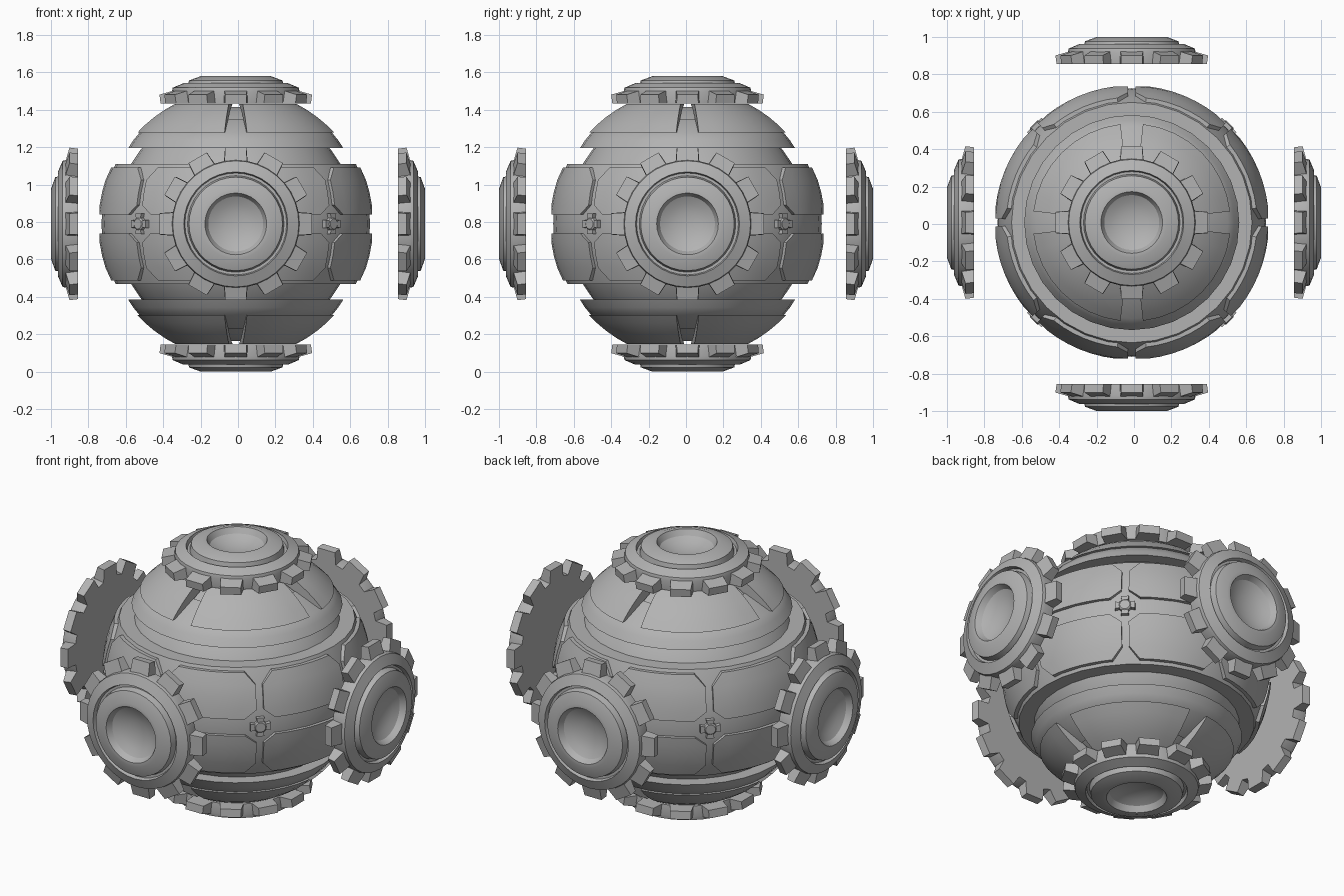
import bpy, bmesh, math
from mathutils import Vector, Matrix

if "Cube" in bpy.data.objects:
    bpy.data.objects.remove(bpy.data.objects["Cube"])

CENTRE = Vector((-0.012, 0.008, 0.79))
grey = bpy.data.materials.new("grey metal")
grey.diffuse_color = (0.45, 0.45, 0.45, 1)
grey.use_nodes = True
grey.node_tree.nodes["Principled BSDF"].inputs["Base Color"].default_value = grey.diffuse_color


def finish(bm, name, matrix):
    bmesh.ops.remove_doubles(bm, verts=bm.verts, dist=1e-5)
    bmesh.ops.transform(bm, matrix=matrix, verts=bm.verts)
    bmesh.ops.recalc_face_normals(bm, faces=bm.faces)
    me = bpy.data.meshes.new(name)
    bm.to_mesh(me)
    bm.free()
    me.materials.append(grey)
    ob = bpy.data.objects.new(name, me)
    bpy.context.collection.objects.link(ob)
    bpy.ops.object.select_all(action='DESELECT')
    ob.select_set(True)
    bpy.context.view_layer.objects.active = ob
    bpy.ops.object.shade_smooth_by_angle(angle=math.radians(28))
    return ob


def revolve(bm, profile, seg=32, loop=True):
    """Spin (radius, height) points around z."""
    rings = []
    for i in range(seg):
        a = 2 * math.pi * i / seg
        rings.append([bm.verts.new((r * math.cos(a), r * math.sin(a), z)) for r, z in profile])
    n = len(profile)
    for i in range(seg):
        p, q = rings[i], rings[(i + 1) % seg]
        for j in range(n if loop else n - 1):
            k = (j + 1) % n
            if profile[j][0] == 0 and profile[k][0] == 0:
                continue
            if profile[j][0] == 0:
                bm.faces.new((p[j], q[k], p[k]))
            elif profile[k][0] == 0:
                bm.faces.new((p[j], q[j], p[k]))
            else:
                bm.faces.new((p[j], q[j], q[k], p[k]))


def plate(bm, rows, r_in, r_out, cols=6):
    """Thick patch on a sphere; rows are (height, start degrees, end degrees)."""
    def grid(rad):
        out = []
        for z, a0, a1 in rows:
            h = math.sqrt(max(rad * rad - z * z, 0))
            angs = [math.radians(a0 + (a1 - a0) * c / cols) for c in range(cols + 1)]
            out.append([bm.verts.new((h * math.cos(a), h * math.sin(a), z)) for a in angs])
        return out
    o, i = grid(r_out), grid(r_in)
    m = len(rows) - 1
    for g in (o, i):
        for r in range(m):
            for c in range(cols):
                bm.faces.new((g[r][c], g[r][c + 1], g[r + 1][c + 1], g[r + 1][c]))
    for r in range(m):
        for c in (0, cols):
            bm.faces.new((o[r][c], o[r + 1][c], i[r + 1][c], i[r][c]))
    for c in range(cols):
        for r in (0, m):
            bm.faces.new((o[r][c], o[r][c + 1], i[r][c + 1], i[r][c]))


def prism(bm, lower, upper):
    """Solid between two matching outlines."""
    a = [bm.verts.new(p) for p in lower]
    b = [bm.verts.new(p) for p in upper]
    bm.faces.new(a)
    bm.faces.new(b)
    for k in range(len(a)):
        j = (k + 1) % len(a)
        bm.faces.new((a[k], a[j], b[j], b[k]))


body = Matrix.Translation(CENTRE)

# inner core ball
bm = bmesh.new()
lim = math.asin(0.625 / 0.645)
arc = [(0.645 * math.cos(t), 0.645 * math.sin(t))
       for t in [-lim + 2 * lim * k / 20 for k in range(21)]]
revolve(bm, [(0, -0.625)] + arc + [(0, 0.625)], loop=False)
finish(bm, "core", body)

# equator band
bm = bmesh.new()
lim = math.asin(0.32 / 0.718)
arc = [(0.718 * math.cos(t), 0.718 * math.sin(t))
       for t in [-lim + 2 * lim * k / 8 for k in range(9)]]
revolve(bm, arc + [(0.54, 0.32), (0.54, -0.32)])
finish(bm, "equator_band", body)

# eight pairs of chamfered band panels
bm = bmesh.new()
for k in range(8):
    a0, a1 = 45 * k + 1.6, 45 * k + 43.4
    for s in (1, -1):
        rows = [(s * z, a0 + c, a1 - c) for z, c in
                ((0.05, 5), (0.10, 0), (0.17, 0), (0.235, 0), (0.302, 5))]
        plate(bm, rows, 0.70, 0.735)
finish(bm, "band_panels", body)

# cross-shaped knobs on the band diagonals
for k in range(4):
    bm = bmesh.new()
    revolve(bm, [(0, 0.69), (0.036, 0.69), (0.036, 0.735), (0.028, 0.742), (0, 0.742)],
            seg=12, loop=False)
    for j in range(4):
        turn = Matrix.Rotation(j * math.pi / 2, 3, 'Z')
        flat = [(0.03, -0.017), (0.055, -0.022), (0.055, 0.022), (0.03, 0.017)]
        prism(bm, [turn @ Vector((x, y, 0.70)) for x, y in flat],
              [turn @ Vector((x, y, 0.738)) for x, y in flat])
    a = math.radians(45 + 90 * k)
    aim = Vector((math.cos(a), math.sin(a), 0)).to_track_quat('Z', 'Y').to_matrix().to_4x4()
    finish(bm, "band_knob", body @ aim)

# stepped cap rings and quarter cap panels, top and bottom
for s, tag in ((1, "upper"), (-1, "lower")):
    bm = bmesh.new()
    ring = [(0.575, 0.405), (0.548, 0.447), (0.515, 0.487), (0.36, 0.56), (0.36, 0.50), (0.47, 0.405)]
    revolve(bm, [(r, s * z) for r, z in ring])
    finish(bm, tag + "_cap_ring", body)
    bm = bmesh.new()
    for k in range(4):
        rows = [(s * z, 90 * k + 6.5, 90 * k + 83.5)
                for z in (0.488, 0.53, 0.57, 0.61, 0.642)]
        plate(bm, rows, 0.66, 0.72, cols=8)
    finish(bm, tag + "_cap_panels", body)

# six toothed discs facing along the axes
DISC = [(0, 0), (0.335, 0), (0.342, 0.06), (0.337, 0.083), (0.278, 0.108), (0.272, 0.085),
        (0.258, 0.085), (0.25, 0.122), (0.187, 0.145), (0.165, 0.145), (0.147, 0.112),
        (0.11, 0.092), (0.06, 0.078), (0, 0.072)]
cx, cy, cz = CENTRE
discs = {"left": ((-1, 0, 0), (-0.855, cy, cz)), "right": ((1, 0, 0), (0.855, cy, cz)),
         "front": ((0, -1, 0), (cx, -0.855, cz)), "back": ((0, 1, 0), (cx, 0.855, cz)),
         "top": ((0, 0, 1), (cx, cy, 1.435)), "bottom": ((0, 0, -1), (cx, cy, 0.145))}
for tag, (axis, base) in discs.items():
    aim = Vector(axis).to_track_quat('Z', 'Y').to_matrix().to_4x4()
    place = Matrix.Translation(base) @ aim
    bm = bmesh.new()
    revolve(bm, DISC, seg=36, loop=False)
    finish(bm, tag + "_disc", place)
    bm = bmesh.new()
    for k in range(12):
        turn = Matrix.Rotation(k * math.pi / 6, 3, 'Z')
        low = [(0.31, -0.065, 0), (0.402, -0.058, 0), (0.402, 0.058, 0), (0.31, 0.065, 0)]
        top = [(0.31, -0.062, 0.074), (0.408, -0.056, 0.046), (0.408, 0.056, 0.046), (0.31, 0.062, 0.074)]
        prism(bm, [turn @ Vector(p) for p in low], [turn @ Vector(p) for p in top])
    finish(bm, tag + "_disc_teeth", place)
